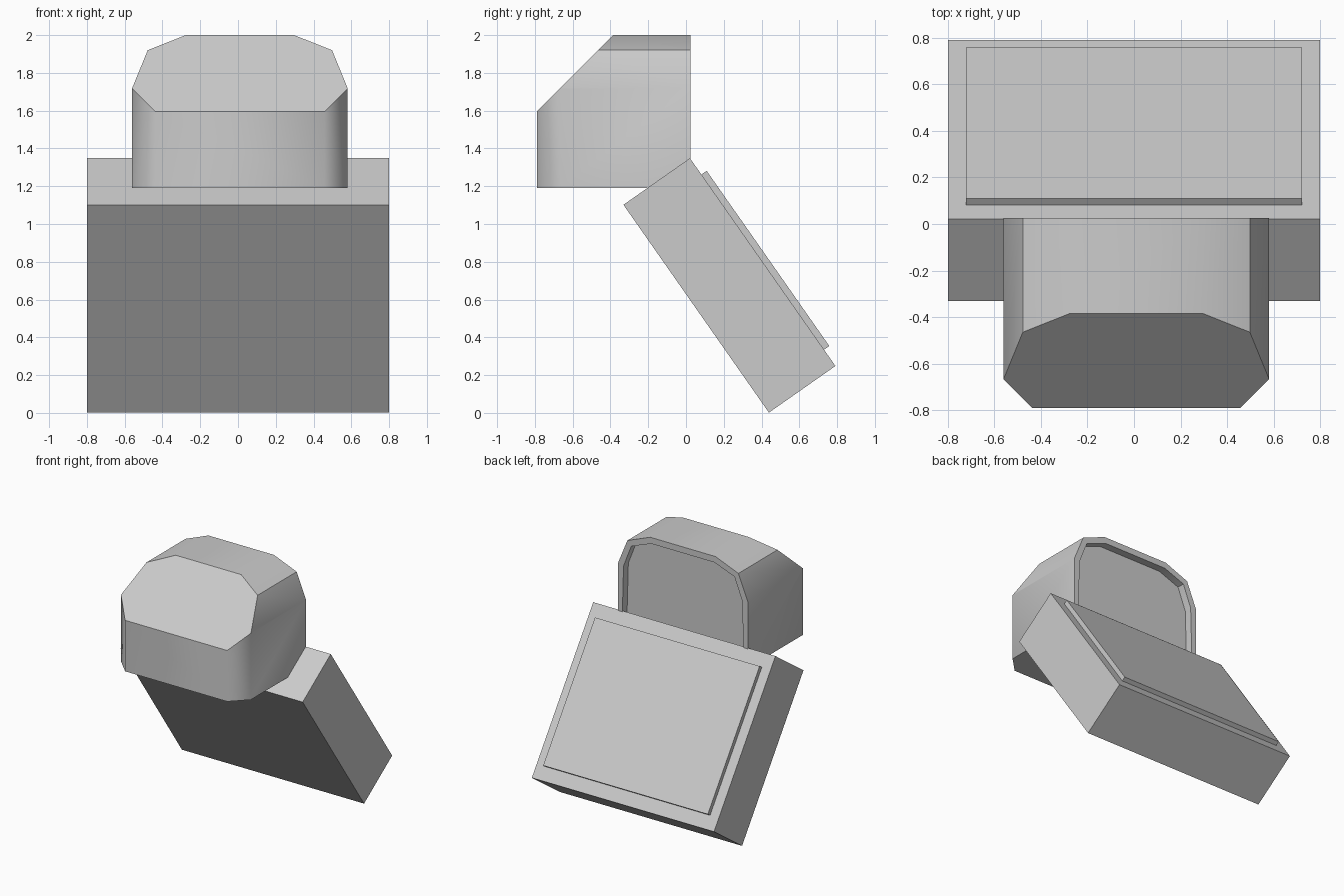
import bpy, bmesh
from math import radians
from mathutils import Matrix, Vector

if "Cube" in bpy.data.objects:
    bpy.data.objects.remove(bpy.data.objects["Cube"])

TILT = Matrix.Translation((0, 0.23, 0.675)) @ Matrix.Rotation(radians(35), 4, 'X')


def finish(bm, name):
    bmesh.ops.recalc_face_normals(bm, faces=bm.faces)
    mesh = bpy.data.meshes.new(name)
    bm.to_mesh(mesh)
    bm.free()
    obj = bpy.data.objects.new(name, mesh)
    bpy.context.collection.objects.link(obj)
    return obj


def tilted_box(name, centre, size):
    bm = bmesh.new()
    bmesh.ops.create_cube(bm, size=1, matrix=TILT @ Matrix.Translation(centre)
                          @ Matrix.Diagonal((*size, 1)))
    return finish(bm, name)


# Leaning slab and the thin raised panel on its back
tilted_box("leaning_slab", (0, 0, 0), (1.6, 0.43, 1.343))
tilted_box("raised_panel", (0, 0.224, 0), (1.446, 0.05, 1.132))

# Hood: arched profile extruded along y
CX, BACK, FRONT = 0.01, 0.025, -0.79
half = [(0.57, 1.19), (0.57, 1.72), (0.488, 1.92), (0.287, 2.0)]
profile = half + [(-x, z) for x, z in reversed(half)]
bm = bmesh.new()
back_face = bm.faces.new([bm.verts.new((CX + x, BACK, z)) for x, z in profile])
ext = bmesh.ops.extrude_face_region(bm, geom=[back_face], use_keep_orig=True)
bmesh.ops.translate(bm, vec=(0, FRONT - BACK, 0),
                    verts=[g for g in ext["geom"] if isinstance(g, bmesh.types.BMVert)])

# Cut the sloping brow and the two front corners
cuts = [((CX, FRONT, 1.595), (0, -1, 1))]
cuts += [((CX + s * 0.448, FRONT, 1.4), (s, -1, 0)) for s in (-1, 1)]
for co, no in cuts:
    res = bmesh.ops.bisect_plane(bm, geom=bm.verts[:] + bm.edges[:] + bm.faces[:],
                                 plane_co=co, plane_no=no, clear_outer=True)
    edges = [g for g in res["geom_cut"] if isinstance(g, bmesh.types.BMEdge)]
    bmesh.ops.contextual_create(bm, geom=edges)
bmesh.ops.recalc_face_normals(bm, faces=bm.faces)

# Recess in the back, leaving a narrow rim
back_face = max(bm.faces, key=lambda f: f.normal.y)
bmesh.ops.inset_region(bm, faces=[back_face], thickness=0.05)
inner = bmesh.ops.extrude_face_region(bm, geom=[back_face])
bmesh.ops.delete(bm, geom=[back_face], context='FACES_ONLY') if back_face.is_valid else None
bmesh.ops.translate(bm, vec=(0, -0.06, 0),
                    verts=[g for g in inner["geom"] if isinstance(g, bmesh.types.BMVert)])
hood = finish(bm, "hood")

# Smooth the arched sides, keep the cut edges crisp
bpy.context.view_layer.objects.active = hood
hood.select_set(True)
bpy.ops.object.shade_smooth_by_angle(angle=radians(46))
for e in hood.data.edges:
    a, b = (hood.data.vertices[i].co for i in e.vertices)
    on_brow = all(abs(v.z - v.y - (1.595 - FRONT)) < 1e-4 for v in (a, b))
    if on_brow:
        e.use_edge_sharp = True
